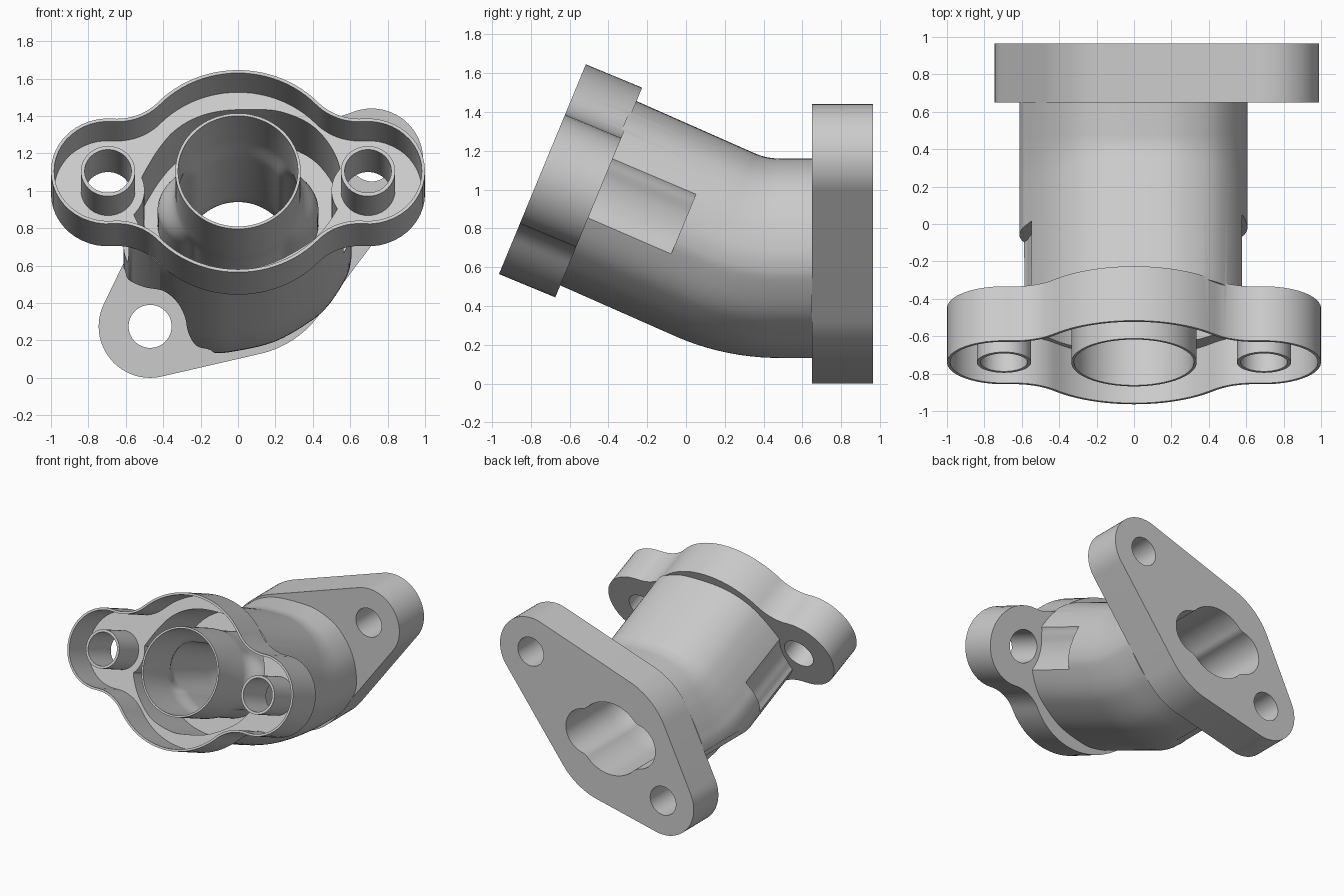
import bpy, bmesh
from math import sin, cos, pi, sqrt, atan2, radians
from mathutils import Matrix, Vector
from mathutils.geometry import convex_hull_2d

if "Cube" in bpy.data.objects:
    bpy.data.objects.remove(bpy.data.objects["Cube"])

metal = bpy.data.materials.new("cast_grey")
metal.use_nodes = True
GREY = (0.6, 0.6, 0.6, 1)
metal.diffuse_color = GREY
metal.node_tree.nodes["Principled BSDF"].inputs["Base Color"].default_value = GREY

TILT = radians(22.5)


def frame(y, z, tilt):
    """Section plane: local x across, local y up, local z towards the front."""
    s, c = sin(tilt), cos(tilt)
    return Matrix(((1, 0, 0, 0), (0, s, -c, y), (0, c, s, z), (0, 0, 0, 1)))


def loft(name, rings):
    """Closed solid through rings of equal length."""
    bm = bmesh.new()
    loops = [[bm.verts.new(p) for p in ring] for ring in rings]
    n = len(loops[0])
    for a, b in zip(loops, loops[1:]):
        for i in range(n):
            j = (i + 1) % n
            bm.faces.new((a[i], a[j], b[j], b[i]))
    bm.faces.new(loops[0])
    bm.faces.new(loops[-1])
    bmesh.ops.recalc_face_normals(bm, faces=bm.faces)
    mesh = bpy.data.meshes.new(name)
    bm.to_mesh(mesh)
    bm.free()
    mesh.materials.append(metal)
    ob = bpy.data.objects.new(name, mesh)
    bpy.context.collection.objects.link(ob)
    return ob


def ring(pts, m, z=0):
    return [m @ Vector((x, y, z)) for x, y in pts]


def prism(name, pts, m, z0, z1):
    return loft(name, [ring(pts, m, z0), ring(pts, m, z1)])


def arc(cx, cy, r, a0, a1, n):
    return [(cx + r * cos(a0 + (a1 - a0) * i / n), cy + r * sin(a0 + (a1 - a0) * i / n))
            for i in range(n + 1)]


def circle(r, cx=0, cy=0, n=48):
    return arc(cx, cy, r, 0, 2 * pi, n)[:-1]


def lobed(R, d, r, f, n=12):
    """Centre circle R and two ears r at +-d, joined by fillets f."""
    cx = ((R + f) ** 2 - (r + f) ** 2 + d * d) / (2 * d)
    cy = sqrt((R + f) ** 2 - cx * cx)
    ae, ac = atan2(cy, cx - d), atan2(cy, cx)
    q = (arc(d, 0, r, 0, ae, n) + arc(cx, cy, f, ae - pi, ac - pi, n)[1:]
         + arc(0, 0, R, ac, pi / 2, n)[1:])
    half = q + [(-x, y) for x, y in reversed(q[:-1])]
    return half + [(-x, -y) for x, y in half[1:-1]]


def smooth_loop(pts, steps=5):
    """Closed Catmull-Rom curve through the points."""
    out, n = [], len(pts)
    for i in range(n):
        a, b, c, d = (Vector(pts[(i + k) % n]) for k in (-1, 0, 1, 2))
        for k in range(steps):
            t = k / steps
            p = 0.5 * (2 * b + (c - a) * t + (2 * a - 5 * b + 4 * c - d) * t * t
                       + (3 * b - a - 3 * c + d) * t ** 3)
            out.append((p.x, p.y))
    return out


def boolean(ob, other, op="DIFFERENCE"):
    mod = ob.modifiers.new("cut", "BOOLEAN")
    mod.object, mod.operation, mod.solver = other, op, "EXACT"
    bpy.context.view_layer.objects.active = ob
    bpy.ops.object.modifier_apply(modifier=mod.name)
    bpy.data.objects.remove(other)


FRONT = frame(-0.74, 1.105, TILT)
REAR = frame(0.65, 0.65, 0)
EAR = 0.695
REAR_BOLTS = [(-0.47, -0.375), (0.715, 0.515)]

# Bent body: one skewed oval section swept along straight, arc, straight
section = smooth_loop([
    (0.605, 0.05), (0.6, -0.05), (0.57, -0.13), (0.485, -0.26), (0.385, -0.35), (0.2, -0.455),
    (0, -0.505), (-0.15, -0.515), (-0.35, -0.46), (-0.5, -0.33), (-0.59, -0.19), (-0.612, -0.1),
    (-0.6, -0.01), (-0.565, 0.07), (-0.52, 0.16), (-0.455, 0.27), (-0.37, 0.375),
    (-0.25, 0.455), (-0.1, 0.5), (0.1, 0.51), (0.25, 0.495), (0.4, 0.43), (0.5, 0.335),
    (0.575, 0.2)])
bend = [frame(0.48 - 0.82 * sin(a), 1.47 - 0.82 * cos(a), a)
        for a in (TILT * i / 10 for i in range(11))]
body = loft("housing", [ring(section, REAR)] + [ring(section, m) for m in bend]
            + [ring(section, FRONT, -0.3)])

# Bolt clearances: shallow flared side notches, long groove for the lower rear bolt
flare = [(0.9, -0.3), (0.64, -0.26), (0.58, -0.19), (0.56, -0.13), (0.542, -0.07), (0.535, 0)]
flare = smooth_loop(flare + [(x, -y) for x, y in reversed(flare[:-1])])
for side in (-1, 1):
    notch = [(side * x, y) for x, y in flare]
    boolean(body, prism("notch", notch, FRONT, -0.78, -0.2))
groove = [(-0.7, -0.03), (-0.615, -0.06), (-0.585, -0.125), (-0.5, -0.165), (-0.4, -0.185),
          (-0.33, -0.24), (-0.285, -0.32), (-0.265, -0.41), (-0.22, -0.48), (-0.13, -0.515),
          (-0.1, -0.65), (-0.9, -0.65)]
boolean(body, prism("groove", smooth_loop(groove), REAR, -0.1, 1.15))

# Front flange with its pocket
boolean(body, prism("front_flange", lobed(0.585, EAR, 0.305, 0.3), FRONT, -0.314, 0), "UNION")
boolean(body, prism("pocket", lobed(0.568, EAR, 0.288, 0.317), FRONT, -0.27, 0.1))

# Cavity between the outer wall and the inner duct
cavity = prism("cavity", [(x * 0.92, y * 0.92) for x, y in section], FRONT, -0.74, -0.1)
for side in (-1, 1):
    boolean(cavity, prism("notch_wall", circle(0.195, side * EAR), FRONT, -0.9, 0))
boolean(body, cavity)


def duct(name, radius, lobes, z_front, tail):
    """Round tube swelling into a lobed passage, followed by the tail rings."""
    tube = [Vector((x, y)).normalized() * radius for x, y in lobes]
    rings = [ring(tube, FRONT, z_front)]
    for i in range(7):
        t = i / 6
        ease = t * t * (3 - 2 * t)
        mix = [a.lerp(Vector(b), ease) for a, b in zip(tube, lobes)]
        rings.append(ring(mix, FRONT, -0.34 - 0.2 * t))
    return loft(name, rings + [ring(lobes, m, z) for m, z in tail])


# Inner duct and ear bosses
boolean(body, duct("inner_duct", 0.335, lobed(0.32, 0.22, 0.21, 0.1), 0,
                   [(FRONT, -0.8)]), "UNION")
for side in (-1, 1):
    boolean(body, prism("boss", circle(0.145, side * EAR), FRONT, -0.29, 0), "UNION")
    boolean(body, prism("ear_hole", circle(0.125, side * EAR), FRONT, -0.5, 0.1))

# Rear flange: two bolt ears wrapped around a round centre
outline = circle(0.535, n=96)
for x, y in REAR_BOLTS:
    outline += circle(0.275, x, y, 64)
outline = [outline[i] for i in convex_hull_2d(outline)]
rear = prism("rear_flange", outline, REAR, -0.315, 0)
for x, y in REAR_BOLTS:
    boolean(rear, prism("bolt_hole", circle(0.115, x, y), REAR, -0.5, 0.1))

# Bore through everything, leaving a lobed port at the back
for ob in (body, rear):
    tail = [(m, 0) for m in reversed(bend[:10])] + [(REAR, -0.5)]
    boolean(ob, duct("bore", 0.32, lobed(0.29, 0.22, 0.18, 0.1), 0.1, tail))

# Smooth curved walls, sharp machined edges
for ob in bpy.context.view_layer.objects:
    ob.select_set(ob in (body, rear))
bpy.context.view_layer.objects.active = body
bpy.ops.object.shade_smooth_by_angle(angle=radians(30))
